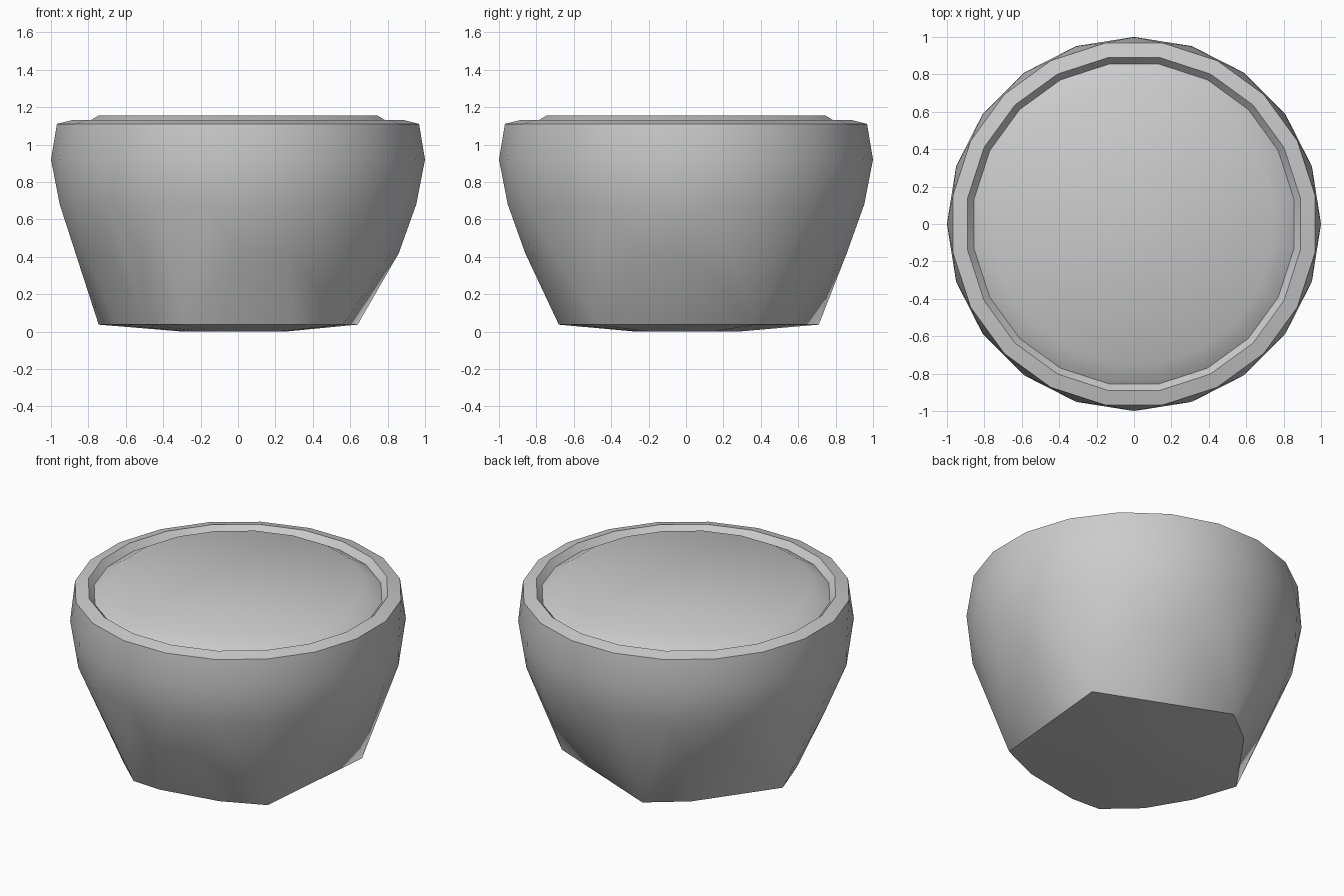
import bpy, bmesh, math

if "Cube" in bpy.data.objects:
    bpy.data.objects.remove(bpy.data.objects["Cube"])

SIDES = 20


def ring(r, z, phase):
    """Points of a regular 20-sided ring; phase is in fractions of a side."""
    return [(r * math.cos((i + phase) * math.tau / SIDES),
             r * math.sin((i + phase) * math.tau / SIDES), z) for i in range(SIDES)]


def finish(name, bm, angle):
    mesh = bpy.data.meshes.new(name)
    bm.to_mesh(mesh)
    bm.free()
    ob = bpy.data.objects.new(name, mesh)
    bpy.context.collection.objects.link(ob)
    bpy.ops.object.select_all(action='DESELECT')
    ob.select_set(True)
    bpy.context.view_layer.objects.active = ob
    bpy.ops.object.shade_smooth_by_angle(angle=math.radians(angle))
    return ob


def lathe(name, profile, angle, cap=False):
    """Stack half-turned rings (listed outside to inside) into a surface."""
    bm = bmesh.new()
    rings = [[bm.verts.new(p) for p in ring(r, z, 0.5)] for r, z in profile]
    for a, b in zip(rings, rings[1:]):
        for i in range(SIDES):
            j = (i + 1) % SIDES
            bm.faces.new((a[i], a[j], b[j], b[i]))
    if cap:
        bm.faces.new(rings[-1])
    return finish(name, bm, angle)


# Body: faceted convex shell over alternating rings and an uneven foot outline
foot = [(.56, -.49), (.64, .375), (-.18, .71), (-.41, .53), (-.745, .06),
        (-.65, -.22), (-.49, -.49), (-.29, -.67), (-.09, -.68), (.29, -.61)]
points = [(x, y, .037) for x, y in foot]
points += [(x * .4, y * .4, 0) for x, y in foot]
for r, z, phase in [(.86, .42, 0), (.965, .68, .5), (1, .92, 0), (.98, 1.11, .5)]:
    points += ring(r, z, phase)
bm = bmesh.new()
for p in points:
    bm.verts.new(p)
bmesh.ops.convex_hull(bm, input=bm.verts[:])
bmesh.ops.delete(bm, geom=[v for v in bm.verts if not v.link_faces], context='VERTS')
top = [f for f in bm.faces if all(v.co.z > 1.1 for v in f.verts)]
bmesh.ops.delete(bm, geom=top, context='FACES')
bmesh.ops.recalc_face_normals(bm, faces=bm.faces[:])
finish("pot_body", bm, 40)

# Rim: gently sloped lip and its inner wall
lathe("pot_rim", [(.98, 1.11), (.9, 1.13), (.865, 1.09)], 30)

# Filling: flat-topped mound with soft shoulder
lathe("filling", [(.865, 1.09), (.755, 1.155)], 60, cap=True)
